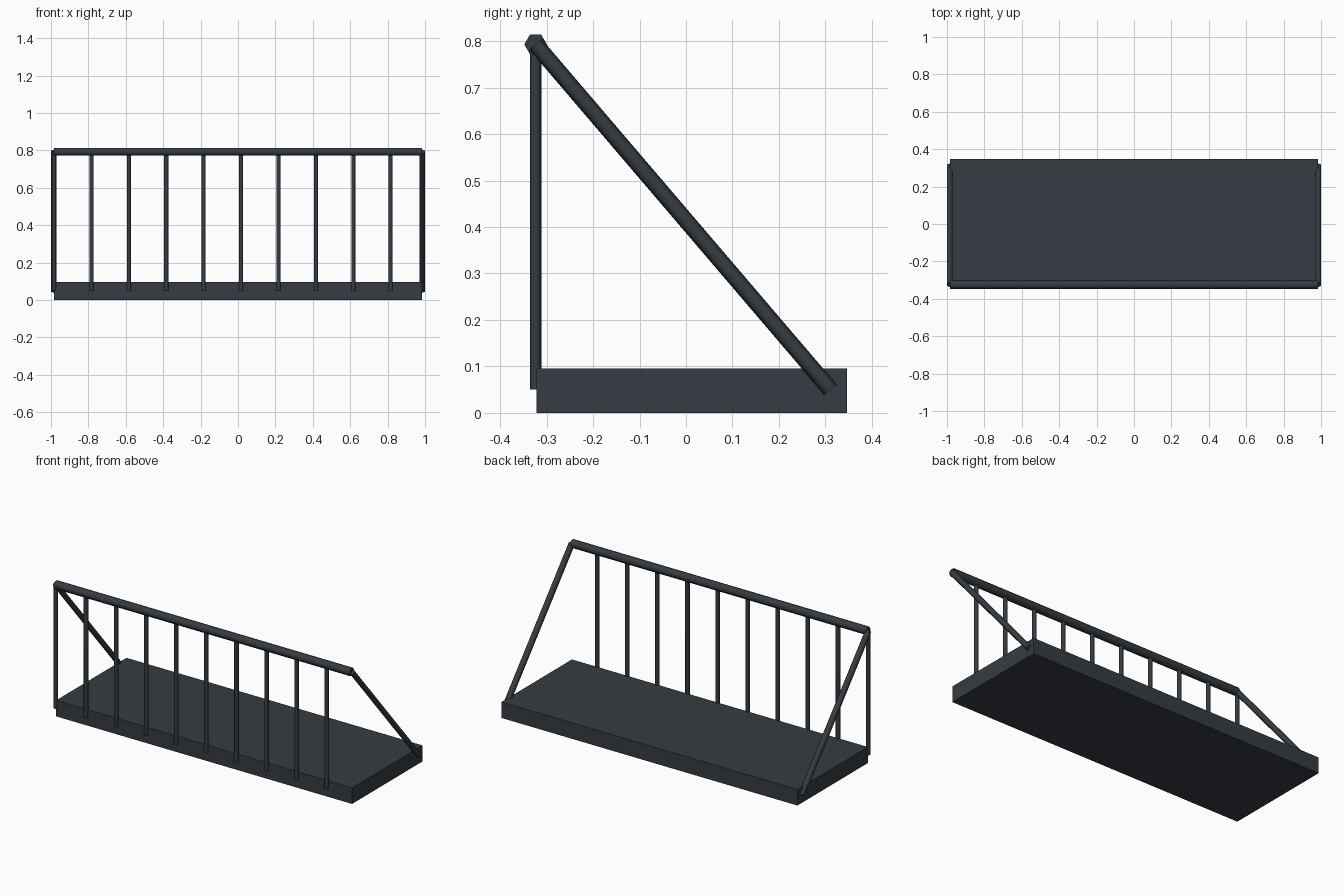
import bpy, bmesh
from math import cos, sin, pi, radians
from mathutils import Vector

if "Cube" in bpy.data.objects:
    bpy.data.objects.remove(bpy.data.objects["Cube"])

mat = bpy.data.materials.new("dark_metal")
mat.diffuse_color = (0.035, 0.045, 0.054, 1)
mat.use_nodes = True
mat.node_tree.nodes["Principled BSDF"].inputs["Base Color"].default_value = mat.diffuse_color

HALF_X = 0.9835      # slab half length
RAIL_Y, RAIL_Z = -0.3237, 0.793
FOOT_Z = 0.05


def finish(name, bm):
    bmesh.ops.recalc_face_normals(bm, faces=bm.faces)
    mesh = bpy.data.meshes.new(name)
    bm.to_mesh(mesh)
    bm.free()
    mesh.materials.append(mat)
    obj = bpy.data.objects.new(name, mesh)
    bpy.context.collection.objects.link(obj)
    return obj


def bar(name, a, b, radius, corner):
    """Capped six-sided bar from a to b, one edge pointing along corner."""
    a, b = Vector(a), Vector(b)
    u = Vector(corner).normalized()
    v = (b - a).normalized().cross(u)
    offs = [radius * (u * cos(i * pi / 3) + v * sin(i * pi / 3)) for i in range(6)]
    bm = bmesh.new()
    lo = [bm.verts.new(a + o) for o in offs]
    hi = [bm.verts.new(b + o) for o in offs]
    for i in range(6):
        j = (i + 1) % 6
        bm.faces.new((lo[i], lo[j], hi[j], hi[i]))
    bm.faces.new(lo)
    bm.faces.new(hi)
    obj = finish(name, bm)
    bpy.ops.object.select_all(action='DESELECT')
    obj.select_set(True)
    bpy.context.view_layer.objects.active = obj
    bpy.ops.object.shade_smooth_by_angle(angle=radians(65))
    return obj


# Platform slab
bm = bmesh.new()
bmesh.ops.create_cube(bm, size=1)
bmesh.ops.scale(bm, vec=(2 * HALF_X, 0.669, 0.096), verts=bm.verts)
bmesh.ops.translate(bm, vec=(0, 0.0125, 0.048), verts=bm.verts)
finish("platform", bm)

# Top handrail
bar("handrail", (-HALF_X, RAIL_Y, RAIL_Z), (HALF_X, RAIL_Y, RAIL_Z), 0.0243, (0, 1, 0))

# Upright balusters: the row starts at the left end and stops short of the right
for i in range(10):
    x = -HALF_X + 0.2 * i
    bar(f"baluster_{i + 1}", (x, RAIL_Y, FOOT_Z), (x, RAIL_Y, RAIL_Z), 0.0125, (0, 1, 0))

# Diagonal side braces
top, foot = Vector((0, RAIL_Y, RAIL_Z)), Vector((0, 0.311, FOOT_Z))
side = Vector((1, 0, 0)).cross(foot - top)
for name, s in (("left_brace", -1), ("right_brace", 1)):
    off = Vector((s * 0.9848, 0, 0))
    bar(name, top + off, foot + off, 0.0175, side)
